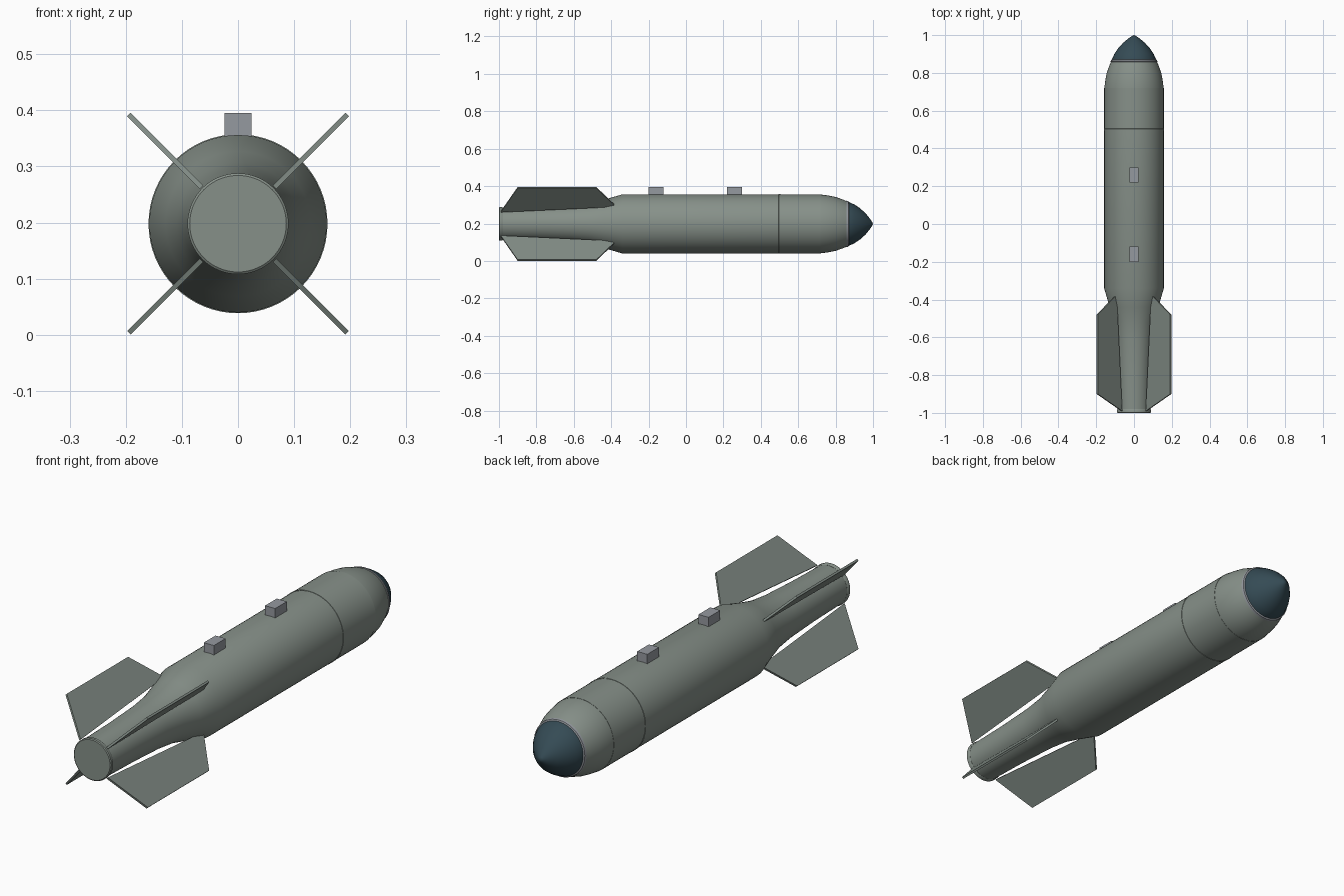
import bpy, bmesh, math
from mathutils import Matrix, Vector

if "Cube" in bpy.data.objects:
    bpy.data.objects.remove(bpy.data.objects["Cube"])

CZ = 0.198   # height of the body axis
SEG = 64


def material(name, rgb):
    m = bpy.data.materials.new(name)
    m.diffuse_color = (*rgb, 1)
    m.use_nodes = True
    m.node_tree.nodes["Principled BSDF"].inputs["Base Color"].default_value = m.diffuse_color
    return m


green = material("grey_green", (0.24, 0.28, 0.25))
fin_green = material("fin_green", (0.22, 0.26, 0.235))
glass = material("dark_nose", (0.035, 0.07, 0.09))
metal = material("metal", (0.30, 0.32, 0.35))


def finish(bm, name, mat, smooth=True):
    bmesh.ops.recalc_face_normals(bm, faces=bm.faces)
    me = bpy.data.meshes.new(name)
    bm.to_mesh(me)
    bm.free()
    me.materials.append(mat)
    ob = bpy.data.objects.new(name, me)
    bpy.context.collection.objects.link(ob)
    if smooth:
        bpy.ops.object.select_all(action='DESELECT')
        bpy.context.view_layer.objects.active = ob
        ob.select_set(True)
        bpy.ops.object.shade_smooth_by_angle(angle=math.radians(35))
    return ob


def lathe(name, profile, mat):
    """Revolve (y, radius) points about the long axis; open ends are capped."""
    bm = bmesh.new()
    rings = []
    for y, r in profile:
        if r == 0:
            rings.append([bm.verts.new((0, y, CZ))] * SEG)
        else:
            rings.append([bm.verts.new((r * math.cos(a), y, CZ + r * math.sin(a)))
                          for a in (2 * math.pi * i / SEG for i in range(SEG))])
    for a, b in zip(rings, rings[1:]):
        for i in range(SEG):
            j = (i + 1) % SEG
            bm.faces.new(list(dict.fromkeys((a[i], a[j], b[j], b[i]))))
    for ring, (y, r) in ((rings[0], profile[0]), (rings[-1], profile[-1])):
        if r > 0:
            bm.faces.new(ring)
    return finish(bm, name, mat)


# Body with tapered tail
lathe("body", [(-1.0, 0.086), (-0.8, 0.090), (-0.62, 0.098), (-0.52, 0.109),
               (-0.44, 0.129), (-0.34, 0.158), (0.5, 0.158), (0.72, 0.158)], green)
# Tail end ring
lathe("tail_ring", [(-1.0, 0.086), (-0.997, 0.090), (-0.985, 0.090), (-0.98, 0.087)], green)
# Joint band around the body
lathe("joint_band", [(0.495, 0.157), (0.496, 0.1595), (0.504, 0.1595), (0.505, 0.157)], green)
# Curved front section
lathe("nose_section", [(0.715, 0.157), (0.72, 0.157), (0.76, 0.152), (0.80, 0.144),
                       (0.84, 0.130), (0.865, 0.119)], green)
# Metal ring behind the nose
lathe("nose_ring", [(0.857, 0.118), (0.859, 0.124), (0.868, 0.122), (0.872, 0.114)], metal)
# Dark pointed nose
lathe("nose_tip", [(0.865, 0.117), (0.873, 0.116), (0.90, 0.104), (0.93, 0.084),
                   (0.96, 0.057), (0.985, 0.026), (0.995, 0.011), (1.0, 0)], glass)

# Four diagonal tail fins, outline as (y, radial distance)
outline = [(-0.375, 0.133), (-0.48, 0.275), (-0.90, 0.275), (-0.99, 0.092)]
for k in range(4):
    bm = bmesh.new()
    half = 0.0045
    f = bm.faces.new([bm.verts.new((r, y, -half)) for y, r in outline])
    ext = bmesh.ops.extrude_face_region(bm, geom=[f])
    top = [v for v in ext["geom"] if isinstance(v, bmesh.types.BMVert)]
    bmesh.ops.translate(bm, verts=top, vec=(0, 0, 2 * half))
    turn = Matrix.Translation((0, 0, CZ)) @ Matrix.Rotation(math.radians(45 + 90 * k), 4, 'Y')
    bmesh.ops.transform(bm, matrix=turn, verts=bm.verts)
    finish(bm, f"tail_fin_{k + 1}", fin_green, smooth=False)

# Two mounting lugs on top
for k, y in enumerate((0.26, -0.16)):
    bm = bmesh.new()
    bmesh.ops.create_cube(bm, size=1, matrix=Matrix.Translation((0, y, 0.365))
                          @ Matrix.Diagonal((0.048, 0.08, 0.06, 1)))
    finish(bm, f"mounting_lug_{k + 1}", metal, smooth=False)
